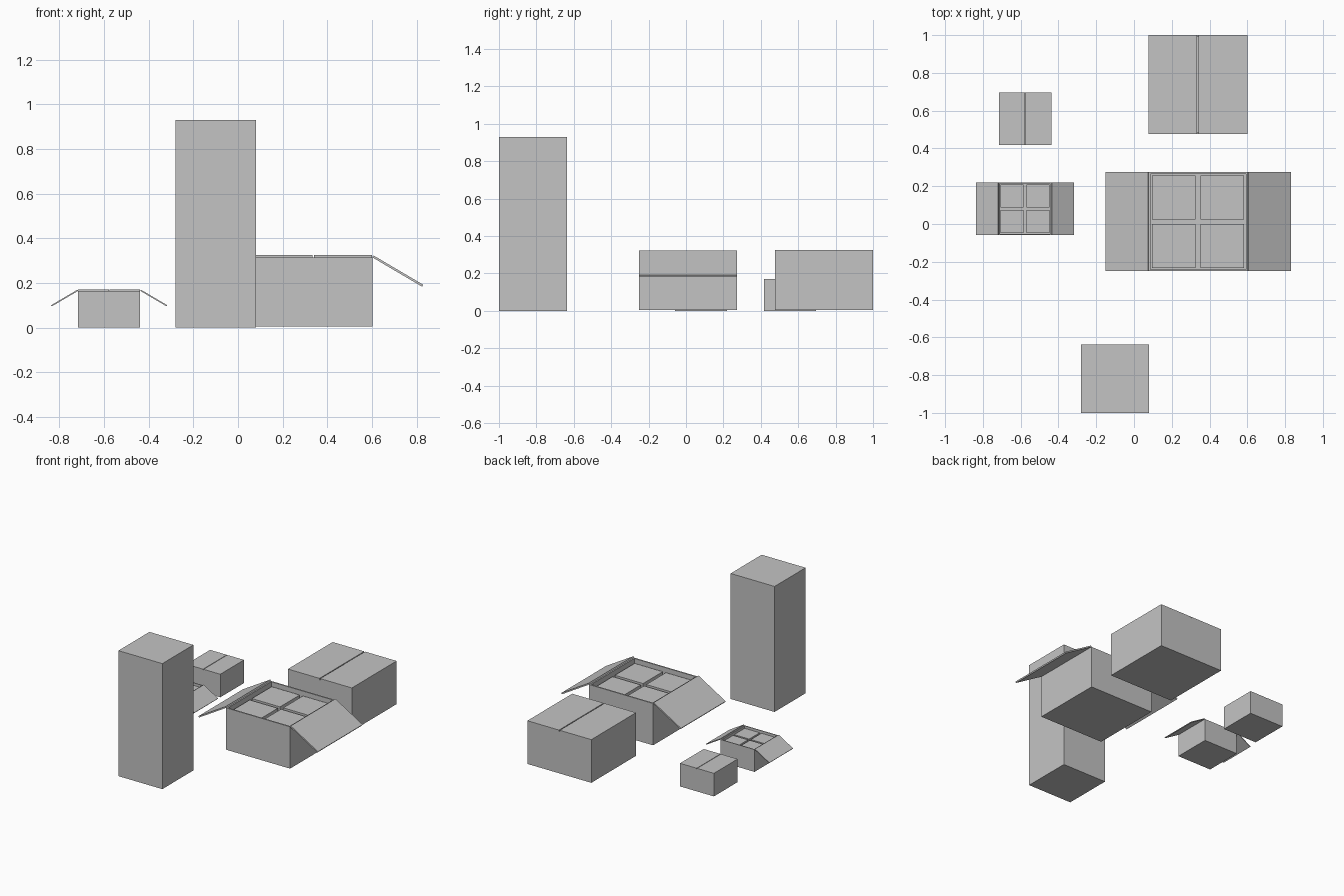
import bpy
from math import radians
from mathutils import Matrix, Vector

if "Cube" in bpy.data.objects:
    bpy.data.objects.remove(bpy.data.objects["Cube"])

# One plain grey for everything
grey = bpy.data.materials.new("plain_grey")
grey.use_nodes = True
GREY = (0.55, 0.55, 0.55, 1)
grey.diffuse_color = GREY
grey.node_tree.nodes["Principled BSDF"].inputs["Base Color"].default_value = GREY


def block(name, low, high, matrix=Matrix()):
    """Box between two corners, moved by a matrix."""
    low, high = Vector(low), Vector(high)
    bpy.ops.mesh.primitive_cube_add(size=1)
    ob = bpy.context.object
    ob.name = name
    ob.data.transform(matrix @ Matrix.Translation((low + high) / 2)
                      @ Matrix.Diagonal((*(high - low), 1)))
    ob.data.materials.append(grey)
    return ob


def carton_shell(name, at, half, height, wall):
    """Floor and four walls, open at the top."""
    place = Matrix.Translation(at)
    inner = half - wall
    block(name + "_floor", (-half, -half, 0), (half, half, wall), place)
    for label, s in (("left", 1), ("right", -1)):
        a, b = sorted((s * inner, s * half))
        block(f"{name}_{label}_wall", (a, -half, wall), (b, half, height), place)
    for label, s in (("back", 1), ("front", -1)):
        a, b = sorted((s * inner, s * half))
        block(f"{name}_{label}_wall", (-inner, a, wall), (inner, b, height), place)


def flaps(name, at, half, height, thick, gap, angle):
    """Pair of lid flaps hinged on the left and right top edges."""
    for label, turn in (("left", 0), ("right", 180)):
        hinge = (Matrix.Translation(at) @ Matrix.Rotation(radians(turn), 4, "Z")
                 @ Matrix.Translation((half, 0, height))
                 @ Matrix.Rotation(radians(angle), 4, "Y"))
        block(f"{name}_{label}_flap", (0, -half, 0), (half - gap, half, thick), hinge)


def closed_carton(name, at, half, height, thick):
    carton_shell(name, at, half, height, thick)
    place = Matrix.Translation(at)
    for label, a, b in (("left", thick / 3, half), ("right", -half, -thick / 3)):
        block(f"{name}_{label}_flap", (a, -half, height),
              (b, half, height + thick), place)


def open_carton(name, at, half, height, thick):
    carton_shell(name, at, half, height, thick)
    flaps(name, at, half, height, thick, thick / 3, 30.5)
    # Four packed boxes, slightly below the rim
    near, far = half * 0.05, half * 0.93
    place = Matrix.Translation(at)
    for lx, sx in (("left", 1), ("right", -1)):
        for ly, sy in (("back", 1), ("front", -1)):
            x0, x1 = sorted((sx * near, sx * far))
            y0, y1 = sorted((sy * near, sy * far))
            block(f"{name}_{ly}_{lx}_content", (x0, y0, thick),
                  (x1, y1, height * 0.9), place)


# Tall carton
block("tall_carton", (-0.28, -1, 0), (0.08, -0.637, 0.93))

# Large pair
closed_carton("large_closed_carton", (0.338, 0.738, 0.005), 0.262, 0.31, 0.01)
open_carton("large_open_carton", (0.34, 0.012, 0.005), 0.262, 0.31, 0.01)

# Small pair
closed_carton("small_closed_carton", (-0.577, 0.557, 0), 0.139, 0.165, 0.006)
open_carton("small_open_carton", (-0.577, 0.081, 0), 0.139, 0.165, 0.006)
